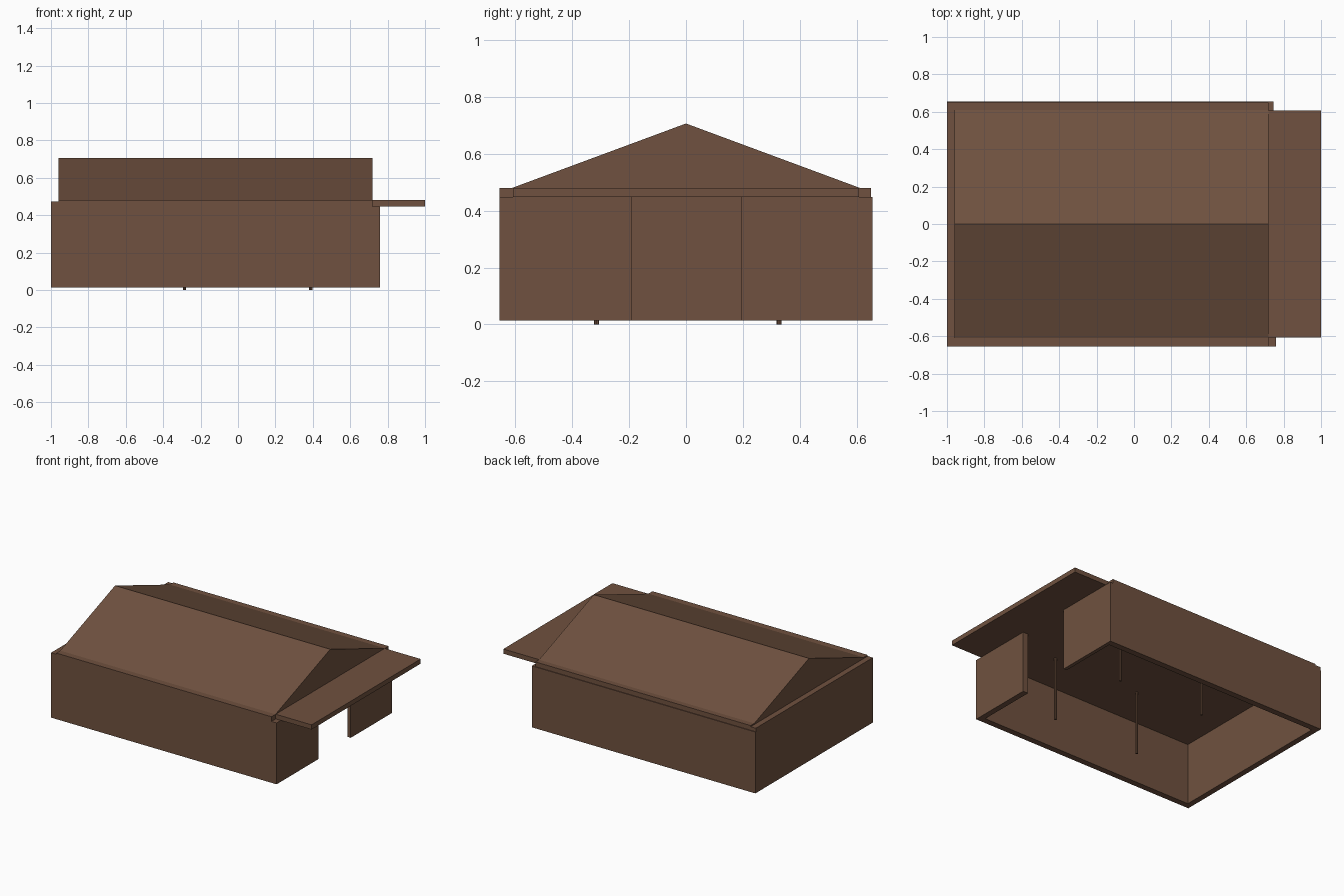
import bpy, bmesh

if "Cube" in bpy.data.objects:
    bpy.data.objects.remove(bpy.data.objects["Cube"])

# One timber colour for the whole building
timber = bpy.data.materials.new("brown timber")
timber.diffuse_color = (0.160, 0.083, 0.050, 1)
timber.use_nodes = True
timber.node_tree.nodes["Principled BSDF"].inputs["Base Color"].default_value = timber.diffuse_color


def finish(name, bm):
    bmesh.ops.recalc_face_normals(bm, faces=bm.faces)
    mesh = bpy.data.meshes.new(name)
    bm.to_mesh(mesh)
    bm.free()
    mesh.materials.append(timber)
    obj = bpy.data.objects.new(name, mesh)
    bpy.context.collection.objects.link(obj)
    return obj


def box(name, x, y, z):
    """Box from (min, max) ranges on each axis."""
    bm = bmesh.new()
    bmesh.ops.create_cube(bm, size=1)
    for v in bm.verts:
        v.co = [r[0] if c < 0 else r[1] for c, r in zip(v.co, (x, y, z))]
    return finish(name, bm)


def prism(name, profile, x0, x1):
    """Extrude a (y, z) profile along x."""
    bm = bmesh.new()
    face = bm.faces.new([bm.verts.new((x0, y, z)) for y, z in profile])
    new = bmesh.ops.extrude_face_region(bm, geom=[face])["geom"]
    for v in new:
        if isinstance(v, bmesh.types.BMVert):
            v.co.x = x1
    return finish(name, bm)


BASE, TOP, EAVE, RIDGE = 0.014, 0.447, 0.48, 0.706

# Long walls and closed left end
box("front_wall", (-1, 0.76), (-0.655, -0.612), (BASE, TOP))
box("back_wall", (-1, 0.745), (0.612, 0.655), (BASE, TOP))
box("left_wall", (-1, -0.96), (-0.612, 0.612), (BASE, TOP))

# Right end wall in two pieces, leaving the doorway open
box("right_wall_front", (0.72, 0.76), (-0.612, -0.19), (BASE, TOP))
box("right_wall_back", (0.72, 0.745), (0.193, 0.612), (BASE, TOP))

# Flat ceiling running out as a porch canopy
box("ceiling_and_canopy", (-0.96, 1), (-0.608, 0.608), (TOP, EAVE))

# Eave trims on top of the walls
box("front_eave", (-0.96, 0.72), (-0.655, -0.608), (TOP, EAVE))
box("back_eave", (-0.96, 0.72), (0.608, 0.65), (TOP, EAVE))
box("left_eave", (-1, -0.96), (-0.655, 0.65), (TOP, 0.472))

# Gable roof
prism("gable_roof", [(-0.61, EAVE), (0.61, EAVE), (0, RIDGE)], -0.96, 0.72)

# Slim inner posts
for i, px in enumerate((-0.286, 0.388)):
    for j, py in enumerate((-0.314, 0.327)):
        bm = bmesh.new()
        bmesh.ops.create_cone(bm, cap_ends=True, segments=8, radius1=0.009,
                              radius2=0.009, depth=TOP)
        bmesh.ops.translate(bm, verts=bm.verts, vec=(px, py, TOP / 2))
        finish(f"post_{i}_{j}", bm)
